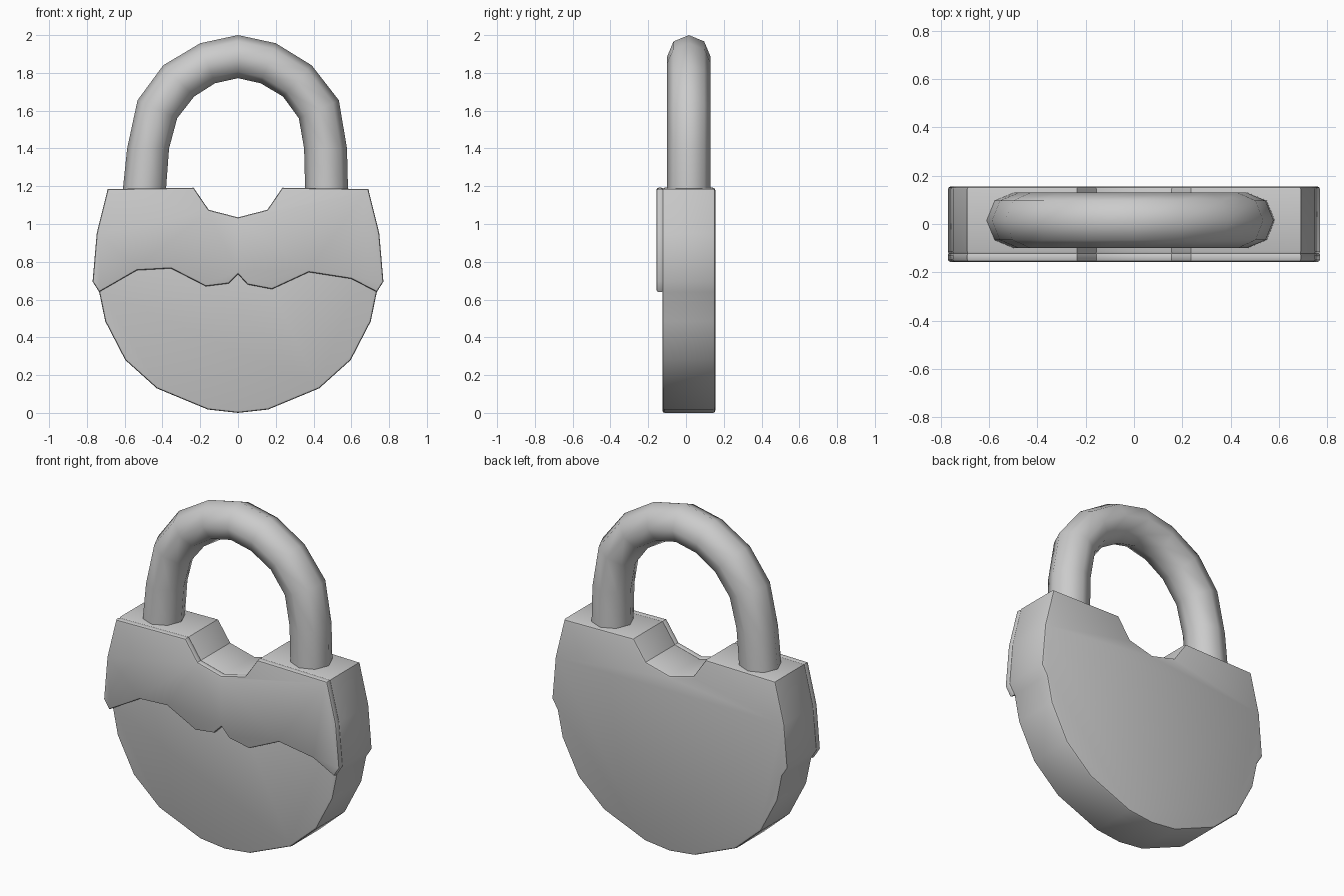
import bpy, bmesh, math

if "Cube" in bpy.data.objects:
    bpy.data.objects.remove(bpy.data.objects["Cube"])

# Upper outline shared by body and plate: right hip -> right shoulder -> notch
RIGHT_TOP = [(0.735, 0.64), (0.77, 0.695), (0.748, 0.95), (0.69, 1.185),
             (0.235, 1.192), (0.155, 1.075)]
UPPER = RIGHT_TOP + [(0, 1.035)] + [(-x, z) for x, z in reversed(RIGHT_TOP)]
# Round bottom of the body
RIGHT_LOW = [(0.16, 0.018), (0.43, 0.13), (0.597, 0.28), (0.703, 0.485)]
LOWER = [(-x, z) for x, z in reversed(RIGHT_LOW)] + [(0, 0.0)] + RIGHT_LOW
# Wavy lower edge of the plate, left to right
WAVE = [(-0.535, 0.755), (-0.355, 0.765), (-0.17, 0.67), (-0.05, 0.685),
        (0, 0.735), (0.05, 0.68), (0.18, 0.655), (0.375, 0.745), (0.6, 0.71)]


def finish(name, bm, angle):
    bmesh.ops.recalc_face_normals(bm, faces=bm.faces)
    mesh = bpy.data.meshes.new(name)
    bm.to_mesh(mesh)
    bm.free()
    obj = bpy.data.objects.new(name, mesh)
    bpy.context.collection.objects.link(obj)
    bpy.ops.object.select_all(action='DESELECT')
    obj.select_set(True)
    bpy.context.view_layer.objects.active = obj
    bpy.ops.object.shade_smooth_by_angle(angle=math.radians(angle))
    return obj


def slab(name, outline, y0, y1, bevel):
    # Extrude a front profile and round only its front and back rims
    bm = bmesh.new()
    front = bm.faces.new([bm.verts.new((x, y0, z)) for x, z in outline])
    ext = bmesh.ops.extrude_face_region(bm, geom=[front], use_keep_orig=True)
    verts = [g for g in ext['geom'] if isinstance(g, bmesh.types.BMVert)]
    bmesh.ops.translate(bm, verts=verts, vec=(0, y1 - y0, 0))
    bmesh.ops.recalc_face_normals(bm, faces=bm.faces)
    rims = [e for e in bm.edges if abs(e.verts[0].co.y - e.verts[1].co.y) < 1e-5]
    bmesh.ops.bevel(bm, geom=rims, offset=bevel, offset_type='OFFSET',
                    segments=2, profile=0.5, affect='EDGES')
    return finish(name, bm, 35)


slab("lock_body", UPPER + LOWER, -0.125, 0.155, 0.012)
slab("front_plate", UPPER + WAVE, -0.157, -0.118, 0.011)

# Shackle: octagonal rings spanning outer and inner arch points
OUTER = [(-0.613, 1.15), (-0.608, 1.2), (-0.587, 1.4), (-0.532, 1.655), (-0.396, 1.84),
         (-0.2, 1.957), (0, 2.0), (0.2, 1.957), (0.39, 1.84), (0.534, 1.655),
         (0.577, 1.4), (0.582, 1.2), (0.583, 1.15)]
INNER = [(-0.385, 1.15), (-0.38, 1.2), (-0.365, 1.4), (-0.322, 1.56), (-0.232, 1.675),
         (-0.122, 1.745), (0, 1.772), (0.12, 1.745), (0.238, 1.675), (0.322, 1.56),
         (0.35, 1.4), (0.355, 1.2), (0.356, 1.15)]
SIDES = 8
bm = bmesh.new()
rings = []
for (ox, oz), (ix, iz) in zip(OUTER, INNER):
    ring = []
    for k in range(SIDES):
        a = 2 * math.pi * k / SIDES
        t = (1 + math.cos(a)) / 2
        ring.append(bm.verts.new((ix + (ox - ix) * t, 0.015 + 0.115 * math.sin(a),
                                  iz + (oz - iz) * t)))
    rings.append(ring)
for a, b in zip(rings, rings[1:]):
    for k in range(SIDES):
        n = (k + 1) % SIDES
        bm.faces.new((a[k], a[n], b[n], b[k]))
bm.faces.new(rings[0])
bm.faces.new(rings[-1])
finish("shackle", bm, 60)
